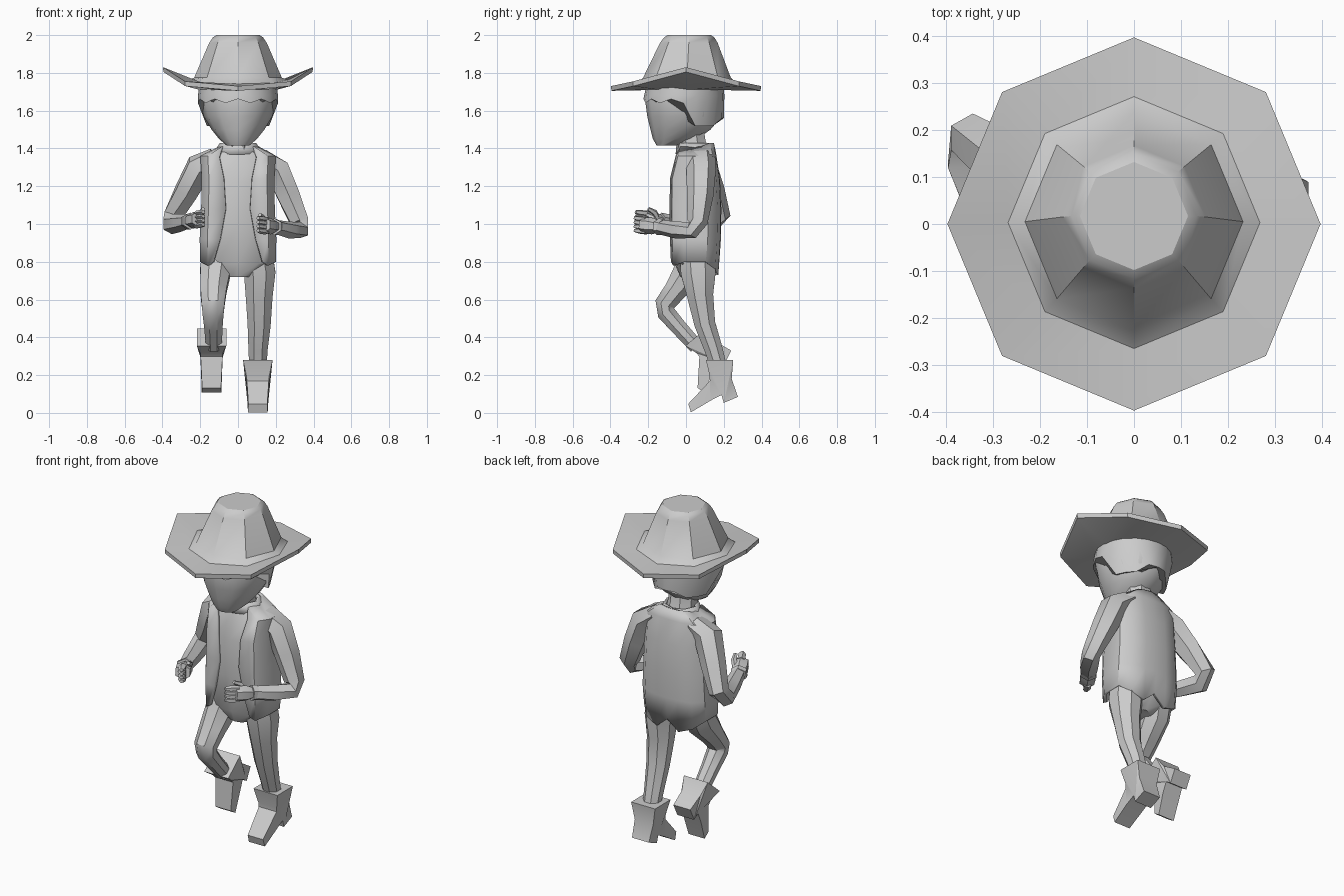
import bpy, bmesh, math
from mathutils import Vector, Matrix

cube = bpy.data.objects.get("Cube")
if cube:
    bpy.data.objects.remove(cube, do_unlink=True)

grey = bpy.data.materials.new("plain grey")
grey.use_nodes = True
grey.diffuse_color = (0.6, 0.6, 0.6, 1)
grey.node_tree.nodes["Principled BSDF"].inputs["Base Color"].default_value = (0.6, 0.6, 0.6, 1)


def finish(name, bm, angle=40, solid=0):
    bmesh.ops.recalc_face_normals(bm, faces=bm.faces)
    mesh = bpy.data.meshes.new(name)
    bm.to_mesh(mesh)
    bm.free()
    mesh.materials.append(grey)
    ob = bpy.data.objects.new(name, mesh)
    bpy.context.collection.objects.link(ob)
    if solid:
        mod = ob.modifiers.new("thickness", "SOLIDIFY")
        mod.thickness = solid
        mod.offset = -1
    bpy.ops.object.select_all(action="DESELECT")
    ob.select_set(True)
    bpy.context.view_layer.objects.active = ob
    bpy.ops.object.shade_smooth_by_angle(angle=math.radians(angle))
    return ob


def skin(name, rings, closed=True, caps=True, **kw):
    """Bridge a stack of equal rings with quads."""
    bm = bmesh.new()
    rows = [[bm.verts.new(p) for p in ring] for ring in rings]
    n = len(rows[0])
    for a, b in zip(rows, rows[1:]):
        for i in range(n if closed else n - 1):
            j = (i + 1) % n
            bm.faces.new((a[i], a[j], b[j], b[i]))
    if caps and closed:
        bm.faces.new(rows[0])
        bm.faces.new(rows[-1])
    return finish(name, bm, **kw)


def limb(name, path, sides=6, **kw):
    """Tube through (point, half width, half depth) stations."""
    pts = [Vector(p) for p, w, d in path]
    rings = []
    for i, (p, w, d) in enumerate(path):
        t = (pts[min(i + 1, len(pts) - 1)] - pts[max(i - 1, 0)]).normalized()
        u = (Vector((1, 0, 0)) - t * t.x).normalized()
        v = t.cross(u)
        rings.append([pts[i] + u * w * math.cos(a) + v * d * math.sin(a)
                      for a in (math.tau * (k + 0.5) / sides for k in range(sides))])
    return skin(name, rings, **kw)


def oval(z, hw, front, back, sides=12, power=1.0):
    """Level ring with a given half width, front y and back y."""
    ring = []
    for k in range(sides):
        a = math.tau * k / sides
        c, s = math.cos(a), math.sin(a)
        c = math.copysign(abs(c) ** power, c)
        s = math.copysign(abs(s) ** power, s)
        ring.append((hw * c, (front + back) / 2 + (back - front) / 2 * s, z))
    return ring


# Hat: underside, upturned brim, crown and rounded top edge
def hat_ring(r, z, lift=0.0, dy=0.0):
    ring = []
    for k in range(8):
        a = math.tau * k / 8
        ring.append((r * math.cos(a), r * math.sin(a) + dy, z + lift * math.cos(a) ** 4))
    return ring


skin("hat", [hat_ring(0.2, 1.71), hat_ring(0.395, 1.705, 0.1), hat_ring(0.397, 1.73, 0.1),
             hat_ring(0.268, 1.742, 0.02, 0.003), hat_ring(0.232, 1.775, 0, 0.005),
             hat_ring(0.152, 1.96, 0, 0.015), hat_ring(0.133, 1.988, 0, 0.017),
             hat_ring(0.115, 2.0, 0, 0.017)], angle=35)

# Head, with a hair shell that is jagged over the face and longer behind
skin("head", [oval(1.415, 0.06, -0.155, -0.05), oval(1.45, 0.1, -0.175, 0.06),
              oval(1.5, 0.14, -0.188, 0.13), oval(1.57, 0.182, -0.205, 0.19),
              oval(1.66, 0.203, -0.217, 0.197), oval(1.76, 0.195, -0.2, 0.19)], angle=50)


def hair_point(k, x, y):
    if y > 0.03:
        low = y > 0.16
        return (x * 0.84, y, 1.56) if low else (x * 0.82, y * 0.9, 1.52)
    return (x, y, 1.64 + (0.022 if k % 2 else 0.0))


edge = [hair_point(k, x, y) for k, (x, y, z) in enumerate(oval(1.6, 0.212, -0.225, 0.2, 20))]
skin("hair", [edge, oval(1.68, 0.212, -0.222, 0.203, 20), oval(1.77, 0.2, -0.2, 0.198, 20)],
     angle=50, solid=0.015)

# Neck and collar
limb("neck", [((0, 0.045, 1.36), 0.095, 0.09), ((0, 0.03, 1.43), 0.08, 0.08),
              ((0, 0.02, 1.5), 0.08, 0.08)], 8)
skin("collar", [oval(1.37, 0.135, -0.055, 0.155, 8), oval(1.43, 0.095, -0.05, 0.135, 8)],
     caps=False, solid=0.015)

# Shirt and hips
skin("shirt_and_hips", [oval(0.72, 0.07, -0.03, 0.1, 12), oval(0.79, 0.175, -0.06, 0.15, 12, 0.7),
                        oval(1.0, 0.165, -0.078, 0.15, 12, 0.7),
                        oval(1.22, 0.165, -0.08, 0.15, 12, 0.7),
                        oval(1.36, 0.165, -0.045, 0.14, 12, 0.7),
                        oval(1.41, 0.09, -0.03, 0.13, 12)])


# Open coat with a notched hem, mirrored from one half
def coat_row(edge_x, front, hw, back, heights):
    half = [(edge_x, front), (hw * 0.8, front + 0.012), (hw, front + 0.07), (hw, back - 0.07),
            (hw * 0.75, back - 0.02), (hw * 0.35, back - 0.004), (0, back)]
    pts = [(x, y, z) for (x, y), z in zip(half, heights)]
    return pts + [(-x, y, z) for x, y, z in reversed(pts[:-1])]


skin("coat", [coat_row(0.13, -0.08, 0.2, 0.175, (0.8, 0.78, 0.8, 0.8, 0.76, 0.73, 0.79)),
              coat_row(0.095, -0.085, 0.203, 0.185, [0.92] * 7),
              coat_row(0.065, -0.087, 0.195, 0.187, [1.08] * 7),
              coat_row(0.075, -0.085, 0.192, 0.18, [1.24] * 7),
              coat_row(0.1, -0.055, 0.2, 0.16, [1.36] * 4 + [1.37] * 3),
              coat_row(0.085, -0.03, 0.1, 0.148, [1.41] * 4 + [1.43] * 3)],
     closed=False, solid=0.018)

# Arms: right one swings back at the elbow, left one folds forward
ARMS = {
    "right": [((-0.12, 0.075, 1.345), 0.06, 0.08), ((-0.205, 0.085, 1.3), 0.078, 0.08),
              ((-0.275, 0.137, 1.17), 0.068, 0.07), ((-0.343, 0.183, 1.045), 0.058, 0.052),
              ((-0.35, 0.135, 1.0), 0.054, 0.055), ((-0.303, 0.0, 1.005), 0.047, 0.047),
              ((-0.255, -0.13, 1.015), 0.038, 0.038)],
    "left": [((0.12, 0.075, 1.345), 0.06, 0.08), ((0.21, 0.08, 1.285), 0.075, 0.078),
             ((0.268, 0.075, 1.15), 0.068, 0.07), ((0.326, 0.06, 1.01), 0.055, 0.054),
             ((0.33, 0.035, 0.968), 0.052, 0.045), ((0.27, -0.05, 0.968), 0.055, 0.045),
             ((0.195, -0.145, 0.985), 0.045, 0.038)],
}
for side, path in ARMS.items():
    limb(side + "_arm", path, 6)
    # Fist: palm, curled fingers and raised thumb along the forearm
    wrist = Vector(path[-1][0])
    aim = Vector((0.45 if side == "right" else -0.6, -0.85, 0.1)).normalized()
    across = aim.cross(Vector((0, 0, 1))).normalized()
    limb(side + "_cuff", [(wrist - aim * 0.025, 0.046, 0.042), (wrist + aim * 0.005, 0.05, 0.045)], 6)
    limb(side + "_palm", [(wrist - aim * 0.01, 0.03, 0.028), (wrist + aim * 0.04, 0.047, 0.044),
                          (wrist + aim * 0.1, 0.045, 0.042)], 6)
    for i in range(4):
        knuckle = wrist + aim * 0.1 + Vector((0, 0, 0.032 - 0.022 * i))
        limb(side + "_finger_%d" % (i + 1),
             [(knuckle - aim * 0.02, 0.022, 0.015), (knuckle + aim * 0.03, 0.022, 0.015),
              (knuckle + aim * 0.055, 0.012, 0.01)], 5)
    inward = across if across.x * wrist.x < 0 else -across
    limb(side + "_thumb", [(wrist + aim * 0.03 + inward * 0.02, 0.018, 0.018),
                           (wrist + aim * 0.06 + inward * 0.035 + Vector((0, 0, 0.04)), 0.016, 0.016),
                           (wrist + aim * 0.095 + inward * 0.03 + Vector((0, 0, 0.055)), 0.011, 0.011)], 5)

# Legs: left one planted, right one lifted with a bent knee
limb("left_leg", [((0.1, 0.06, 0.84), 0.09, 0.1), ((0.115, 0.065, 0.74), 0.09, 0.1),
                  ((0.112, 0.075, 0.62), 0.077, 0.075), ((0.112, 0.1, 0.47), 0.066, 0.06),
                  ((0.106, 0.145, 0.34), 0.055, 0.052), ((0.105, 0.18, 0.22), 0.048, 0.045)], 8)
limb("right_leg", [((-0.105, 0.06, 0.84), 0.09, 0.09), ((-0.12, 0.02, 0.75), 0.087, 0.092),
                   ((-0.13, -0.055, 0.65), 0.075, 0.065), ((-0.132, -0.112, 0.575), 0.066, 0.058),
                   ((-0.132, -0.105, 0.53), 0.06, 0.052), ((-0.13, -0.04, 0.455), 0.052, 0.046),
                   ((-0.128, 0.055, 0.35), 0.045, 0.042)], 8)

# Boots: one side profile of (y, z, half width), toe at the origin end
PROFILE = [(0.026, 0.003, 0.052), (0.012, 0.048, 0.05), (0.127, 0.17, 0.058), (0.125, 0.195, 0.06),
           (0.106, 0.28, 0.078), (0.25, 0.28, 0.078), (0.242, 0.18, 0.06), (0.275, 0.085, 0.055),
           (0.2, 0.053, 0.055), (0.188, 0.095, 0.055), (0.13, 0.065, 0.056)]


def boot(name, x, turn=0.0, move=(0, 0, 0), cuff_drop=0.0):
    bm = bmesh.new()
    right, left = [[bm.verts.new((s * w, y, z - (cuff_drop if z > 0.25 else 0)))
                    for y, z, w in PROFILE] for s in (-1, 1)]
    n = len(PROFILE)
    for i in range(n):
        j = (i + 1) % n
        bm.faces.new((right[i], right[j], left[j], left[i]))
    sides = [bm.faces.new(right), bm.faces.new(left)]
    bmesh.ops.triangulate(bm, faces=sides)
    pivot = Vector((0, PROFILE[0][0], PROFILE[0][1]))
    bmesh.ops.transform(bm, verts=bm.verts, matrix=Matrix.Translation(Vector((x, 0, 0)) + Vector(move))
                        @ Matrix.Translation(pivot) @ Matrix.Rotation(math.radians(turn), 4, "X")
                        @ Matrix.Translation(-pivot))
    return finish(name, bm, 30)


boot("left_boot", 0.105)
boot("right_boot", -0.14, 40, (0, 0.075, 0.104), 0.02)
